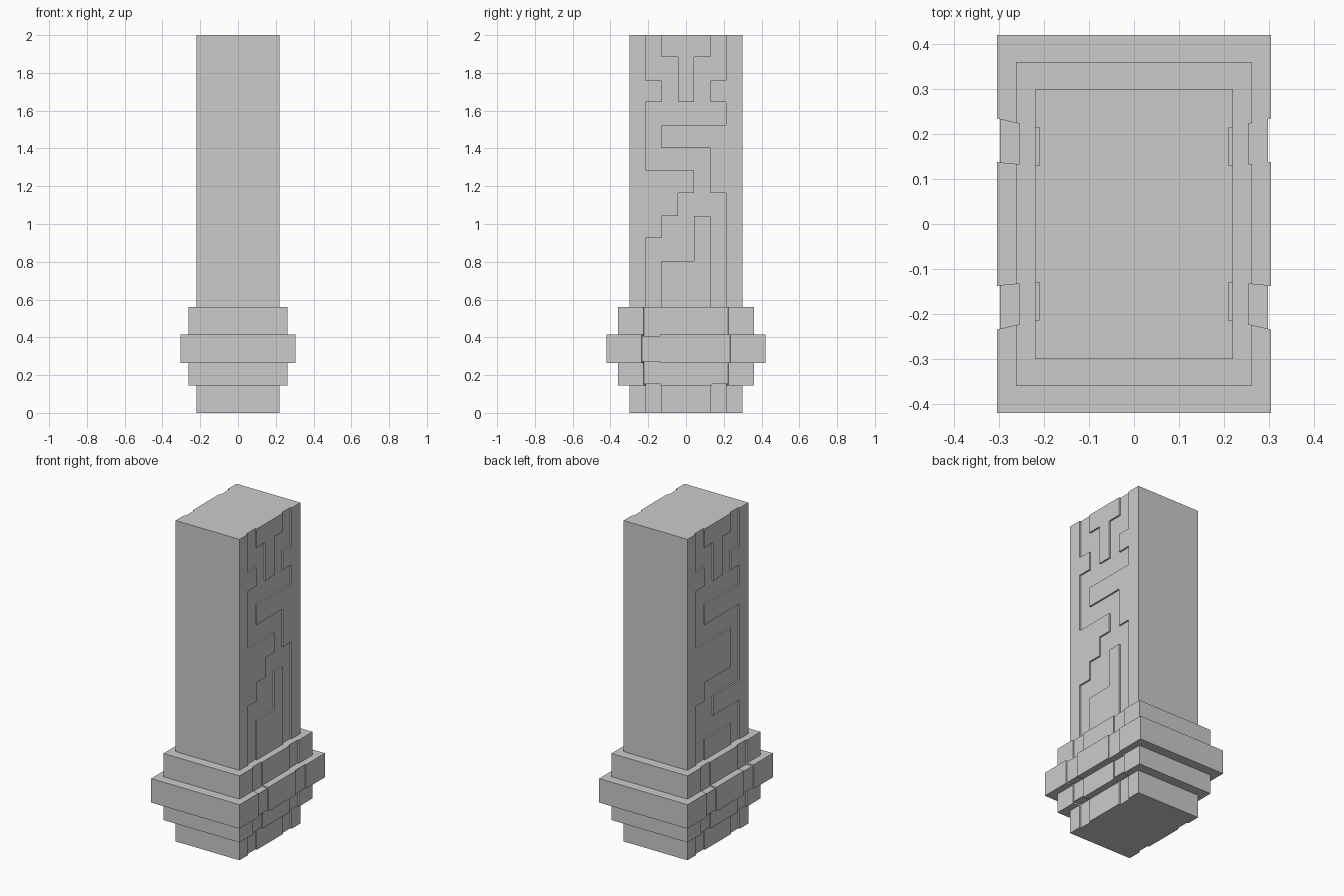
import bpy, bmesh
from mathutils import Vector

if "Cube" in bpy.data.objects:
    bpy.data.objects.remove(bpy.data.objects["Cube"])


def prism(name, base, offset):
    """Extrude a polygon of 3D points along an offset."""
    bm = bmesh.new()
    face = bm.faces.new([bm.verts.new(p) for p in base])
    ext = bmesh.ops.extrude_face_region(bm, geom=[face])
    verts = [g for g in ext["geom"] if isinstance(g, bmesh.types.BMVert)]
    bmesh.ops.translate(bm, verts=verts, vec=Vector(offset))
    bmesh.ops.recalc_face_normals(bm, faces=bm.faces)
    mesh = bpy.data.meshes.new(name)
    bm.to_mesh(mesh)
    bm.free()
    ob = bpy.data.objects.new(name, mesh)
    bpy.context.collection.objects.link(ob)
    return ob


def block(name, hx, hy, z0, z1):
    return prism(name, [(-hx, -hy, z0), (hx, -hy, z0), (hx, hy, z0), (-hx, hy, z0)],
                 (0, 0, z1 - z0))


def cut(ob, cutter):
    cutter.hide_render = True
    mod = ob.modifiers.new("groove", 'BOOLEAN')
    mod.operation = 'DIFFERENCE'
    mod.solver = 'EXACT'
    mod.object = cutter
    bpy.context.view_layer.objects.active = ob
    bpy.ops.object.modifier_apply(modifier=mod.name)
    bpy.data.objects.remove(cutter)


def cut_notches(ob, x0, x1, z0, z1):
    """Four mirrored notches that flare slightly outwards."""
    def inner(x): return 0.13 + (x - 0.22) * 0.09
    def outer(x): return 0.215 + (x - 0.22) * 0.23
    for sx in (-1, 1):
        for sy in (-1, 1):
            plan = [(x0, inner(x0)), (x1, inner(x1)), (x1, outer(x1)), (x0, outer(x0))]
            cut(ob, prism("notch_cutter", [(sx * x, sy * y, z0) for x, y in plan],
                          (0, 0, z1 - z0)))


# Column positions of the groove grid
A, B, C, D, E, F = -0.215, -0.13, -0.043, 0.043, 0.13, 0.213

# Groove outline shared by the top of both sides, right to left
top = [(F, 1.645), (E, 1.645), (E, 1.76), (F, 1.76), (F, 2.1), (E, 2.1), (E, 1.885),
       (D, 1.885), (D, 1.645), (C, 1.645), (C, 1.885), (B, 1.885), (B, 2.1),
       (A, 2.1), (A, 1.76), (B, 1.76), (B, 1.645), (A, 1.645)]
# Lower outlines, left to right
right_low = [(A, 1.283), (D, 1.283), (D, 1.165), (C, 1.165), (C, 1.043), (B, 1.043),
             (B, 0.927), (A, 0.927), (A, -0.1), (B, -0.1), (B, 0.805), (D, 0.805),
             (D, 1.043), (E, 1.043), (E, -0.1), (F, -0.1), (F, 1.165), (E, 1.165),
             (E, 1.403), (B, 1.403), (B, 1.525), (F, 1.525)]
left_low = [(A, 1.283), (E, 1.283), (E, 1.043), (B, 1.043), (B, 0.927), (A, 0.927),
            (A, -0.1), (B, -0.1), (B, 0.69), (E, 0.69), (E, -0.1), (F, -0.1),
            (F, 0.805), (C, 0.805), (C, 0.927), (F, 0.927), (F, 1.403), (B, 1.403),
            (B, 1.525), (F, 1.525)]

# Shaft with carved maze channels on both sides
shaft = block("shaft", 0.22, 0.30, 0, 2)
for side, low in ((1, right_low), (-1, left_low)):
    cut(shaft, prism("channel_cutter", [(side * 0.21, side * v, z) for v, z in top + low],
                     (side * 0.05, 0, 0)))

# Stepped collar tiers, grooved on the sides
lower = block("lower_collar", 0.262, 0.36, 0.145, 0.265)
cut_notches(lower, 0.255, 0.30, 0.10, 0.30)
cut_notches(lower, 0.20, 0.30, 0.10, 0.153)

middle = block("middle_collar", 0.305, 0.42, 0.265, 0.415)
cut_notches(middle, 0.298, 0.34, 0.20, 0.50)
cut_notches(middle, 0.255, 0.34, 0.20, 0.272)
cut_notches(middle, 0.255, 0.34, 0.406, 0.50)

upper = block("upper_collar", 0.262, 0.36, 0.415, 0.56)
cut_notches(upper, 0.255, 0.30, 0.35, 0.60)
